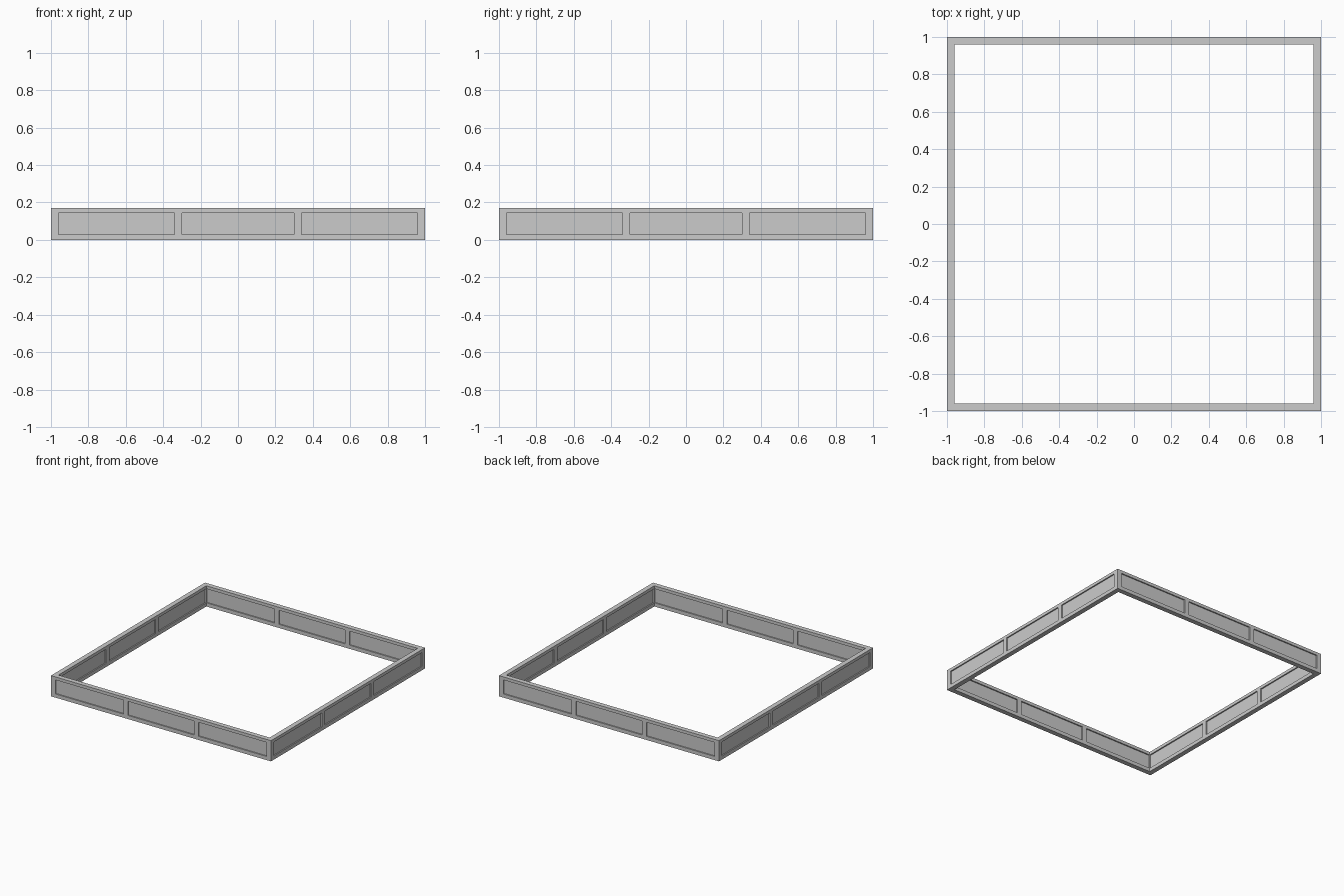
import bpy, bmesh
from math import pi
from mathutils import Matrix

if "Cube" in bpy.data.objects:
    bpy.data.objects.remove(bpy.data.objects["Cube"])

H, T = 0.17, 0.04          # frame height and wall thickness
Z0, Z1 = 0.03, 0.145       # panel opening bottom and top
INSET = 0.01               # panel recess on each face


def boxes(name, specs, rot=0.0):
    """One object made of boxes (x0, x1, y0, y1, z0, z1), turned about z."""
    bm = bmesh.new()
    for x0, x1, y0, y1, z0, z1 in specs:
        m = Matrix.Translation(((x0 + x1) / 2, (y0 + y1) / 2, (z0 + z1) / 2))
        s = Matrix.Diagonal((x1 - x0, y1 - y0, z1 - z0, 1))
        bmesh.ops.create_cube(bm, size=1, matrix=m @ s)
    bm.transform(Matrix.Rotation(rot, 4, 'Z'))
    me = bpy.data.meshes.new(name)
    bm.to_mesh(me)
    bm.free()
    ob = bpy.data.objects.new(name, me)
    bpy.context.collection.objects.link(ob)
    return ob


inner = 1 - T
for i, side in enumerate(("front", "right", "back", "left")):
    r = i * pi / 2
    ya, yb = -1, -inner
    # corner post
    boxes(side + "_corner_post", [(-1, -inner, ya, yb, 0, H)], r)
    # bottom and top rails
    boxes(side + "_rails", [(-inner, inner, ya, yb, 0, Z0),
                            (-inner, inner, ya, yb, Z1, H)], r)
    # upright dividers
    boxes(side + "_dividers", [(x, x + T, ya, yb, Z0, Z1) for x in (-0.34, 0.30)], r)
    # recessed panels
    boxes(side + "_panels", [(a, b, ya + INSET, yb - INSET, Z0, Z1)
                             for a, b in ((-inner, -0.34), (-0.30, 0.30), (0.34, inner))], r)
